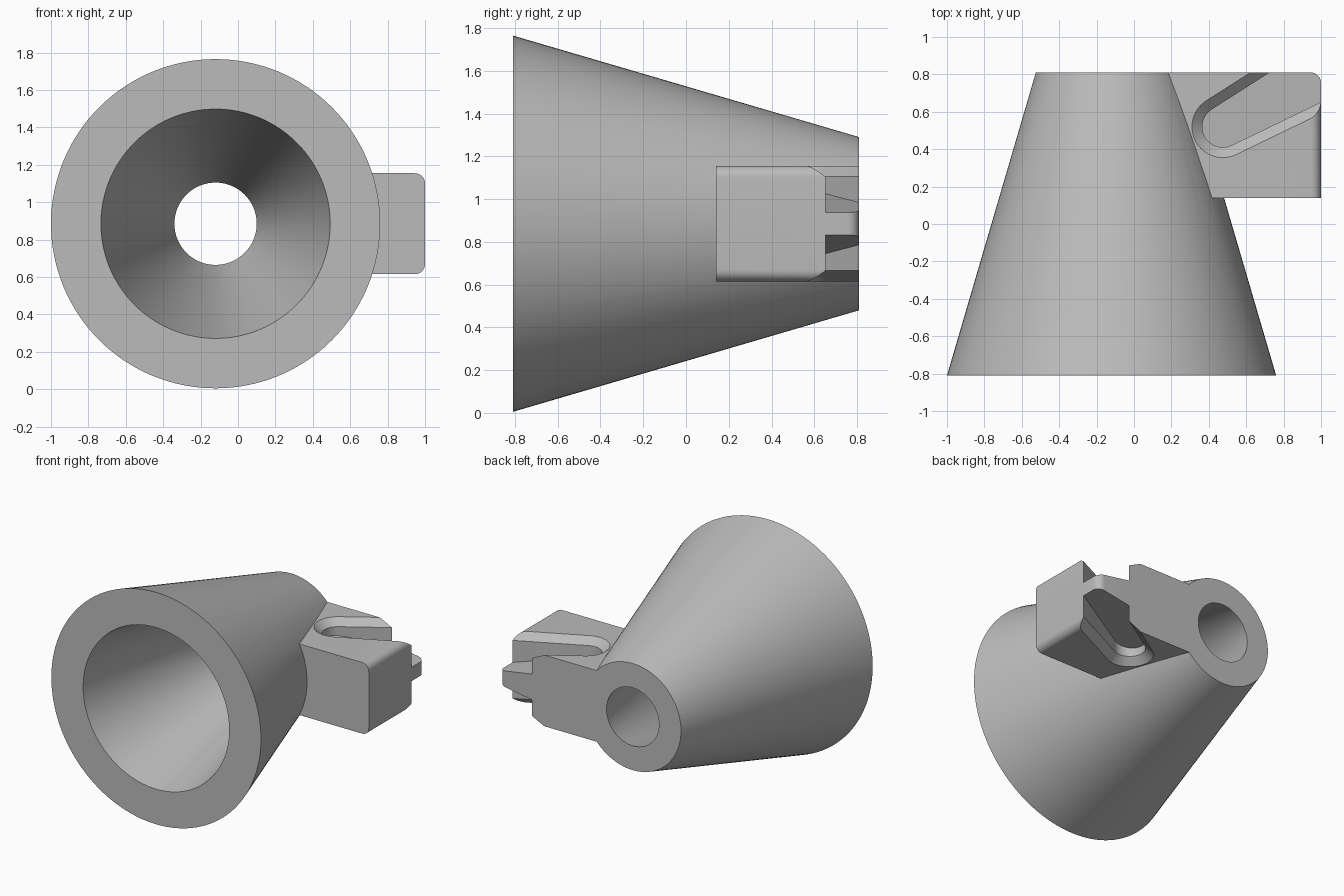
import bpy, bmesh, math
from math import sin, cos, radians
from mathutils import Matrix, Vector

if "Cube" in bpy.data.objects:
    bpy.data.objects.remove(bpy.data.objects["Cube"])

AXIS_X, MID_Z = -0.12, 0.885
FRONT, BACK = -0.81, 0.81

grey = bpy.data.materials.new("plain grey")
grey.use_nodes = True
grey.diffuse_color = (0.5, 0.5, 0.5, 1)
grey.node_tree.nodes["Principled BSDF"].inputs["Base Color"].default_value = grey.diffuse_color


def make_object(name, bm):
    bmesh.ops.recalc_face_normals(bm, faces=bm.faces)
    mesh = bpy.data.meshes.new(name)
    bm.to_mesh(mesh)
    bm.free()
    mesh.materials.append(grey)
    obj = bpy.data.objects.new(name, mesh)
    bpy.context.collection.objects.link(obj)
    return obj


def frustum(name, front_radius, back_radius, overshoot=0.0):
    """Cone along y; overshoot extends it at both ends on the same slope."""
    length = BACK - FRONT
    extra = (front_radius - back_radius) / length * overshoot
    bm = bmesh.new()
    bmesh.ops.create_cone(bm, cap_ends=True, segments=128,
                          radius1=front_radius + extra, radius2=back_radius - extra,
                          depth=length + 2 * overshoot)
    turn = Matrix.Rotation(radians(-90), 4, 'X')
    bmesh.ops.transform(bm, matrix=Matrix.Translation((AXIS_X, 0, MID_Z)) @ turn, verts=bm.verts)
    return make_object(name, bm)


def side_block():
    """Lug with rounded outer long edges and a rounded back corner."""
    x0, x1, y0, half = 0.1, 1.0, 0.14, 0.27
    bm = bmesh.new()
    bmesh.ops.create_cube(bm, size=1)
    size = Matrix.Diagonal((x1 - x0, BACK - y0, 2 * half, 1))
    place = Matrix.Translation(((x0 + x1) / 2, (y0 + BACK) / 2, MID_Z))
    bmesh.ops.transform(bm, matrix=place @ size, verts=bm.verts)
    rounded = []
    for e in bm.edges:
        a, b = (v.co for v in e.verts)
        outer = min(a.x, b.x) > x1 - 0.01
        vertical = abs(a.z - b.z) > 0.1
        if outer and (not vertical or a.y > BACK - 0.01):
            rounded.append(e)
    bmesh.ops.bevel(bm, geom=rounded, offset=0.055, segments=8, profile=0.5, affect='EDGES')
    return make_object("side_block", bm)


def pocket_outline(radius):
    """Wedge with a round inner end, opening towards the outer back corner."""
    centre = Vector((0.475, 0.52))
    upper, lower, reach, steps = radians(32.5), radians(25.8), 1.0, 24
    start, end = upper + math.pi / 2, lower + math.pi * 1.5
    arc = [centre + radius * Vector((cos(t), sin(t)))
           for t in (start + (end - start) * i / steps for i in range(steps + 1))]
    first = arc[0] + reach * Vector((cos(upper), sin(upper)))
    last = arc[-1] + reach * Vector((cos(lower), sin(lower)))
    return [first] + arc + [last]


def pocket_cutter(name, side):
    """Sloping floor, straight wall, then a chamfer up to the block face."""
    bm = bmesh.new()
    levels = [(0.11, None), (0.11, 0.22), (0.187, 0.29)]
    rings = []
    for radius, height in levels:
        ring = []
        for p in pocket_outline(radius):
            h = height if height else 0.053 + 0.167 * (1 - p.x)
            ring.append(bm.verts.new((p.x, p.y, MID_Z + side * h)))
        rings.append(ring)
    for low, high in zip(rings, rings[1:]):
        for i in range(len(low)):
            j = (i + 1) % len(low)
            bm.faces.new((low[i], low[j], high[j], high[i]))
    bm.faces.new(rings[0])
    bm.faces.new(rings[-1])
    return make_object(name, bm)


def apply_boolean(target, other, operation):
    mod = target.modifiers.new(operation.lower(), 'BOOLEAN')
    mod.operation, mod.solver, mod.object = operation, 'EXACT', other
    bpy.context.view_layer.objects.active = target
    bpy.ops.object.modifier_apply(modifier=mod.name)
    bpy.data.objects.remove(other)


# Lug with a matching pocket above and below, leaving a tapered tab
block = side_block()
for label, side in (("upper_pocket", 1), ("lower_pocket", -1)):
    apply_boolean(block, pocket_cutter(label, side), 'DIFFERENCE')

# Funnel body joined to the lug, then bored through
body = frustum("funnel_body", 0.88, 0.405)
apply_boolean(body, block, 'UNION')
apply_boolean(body, frustum("bore", 0.613, 0.22, overshoot=0.05), 'DIFFERENCE')

bpy.ops.object.select_all(action='DESELECT')
body.select_set(True)
bpy.context.view_layer.objects.active = body
bpy.ops.object.shade_smooth_by_angle(angle=radians(25))
